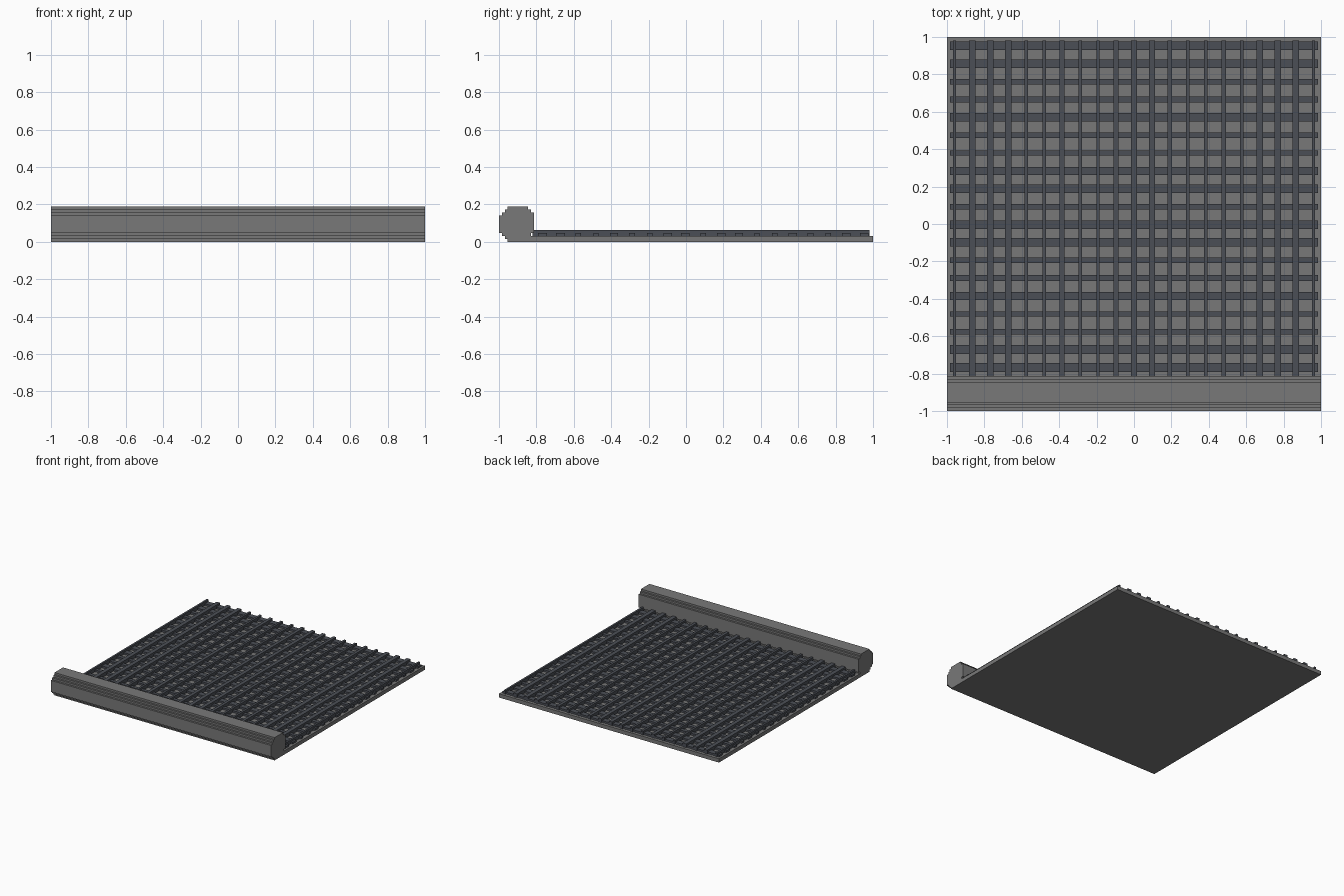
import bpy
import bmesh

if "Cube" in bpy.data.objects:
    bpy.data.objects.remove(bpy.data.objects["Cube"])

U = 1 / 64  # step size used by the stepped kerb


def material(name, rgb):
    m = bpy.data.materials.new(name)
    m.diffuse_color = (*rgb, 1)
    m.use_nodes = True
    m.node_tree.nodes["Principled BSDF"].inputs["Base Color"].default_value = m.diffuse_color
    return m


stone = material("stone grey", (0.19, 0.19, 0.19))
iron = material("dark iron", (0.071, 0.078, 0.094))


def finish(name, bm, mat):
    bmesh.ops.recalc_face_normals(bm, faces=bm.faces)
    mesh = bpy.data.meshes.new(name)
    bm.to_mesh(mesh)
    bm.free()
    mesh.materials.append(mat)
    ob = bpy.data.objects.new(name, mesh)
    bpy.context.collection.objects.link(ob)
    return ob


def add_box(bm, x0, x1, y0, y1, z0, z1):
    verts = bmesh.ops.create_cube(bm, size=1)["verts"]
    for v in verts:
        v.co = (x1 if v.co.x > 0 else x0,
                y1 if v.co.y > 0 else y0,
                z1 if v.co.z > 0 else z0)


# Flat floor slab
bm = bmesh.new()
add_box(bm, -1, 1, -53 * U, 1, 0, 2 * U)
finish("floor_slab", bm, stone)

# Kerb with stepped corners, extruded along x
profile = [(-61, 0), (-53, 0), (-53, 3), (-52, 3), (-52, 10), (-53, 10),
           (-53, 11), (-54, 11), (-54, 12), (-61, 12), (-61, 11), (-62, 11),
           (-62, 10), (-63, 10), (-63, 9), (-64, 9), (-64, 3), (-63, 3),
           (-63, 2), (-62, 2), (-62, 1), (-61, 1)]
bm = bmesh.new()
face = bm.faces.new([bm.verts.new((-1, y * U, z * U)) for y, z in profile])
ext = bmesh.ops.extrude_face_region(bm, geom=[face])["geom"]
bmesh.ops.translate(bm, vec=(2, 0, 0),
                    verts=[e for e in ext if isinstance(e, bmesh.types.BMVert)])
finish("front_kerb", bm, stone)

# Upper bars running front to back, evenly spaced with varied widths
long_widths = [.016, .033, .033, .033, .018, .018, .027, .018, .018, .027, .03,
               .03, .024, .018, .018, .024, .018, .033, .033, .033, .016]
bm = bmesh.new()
for i, w in enumerate(long_widths):
    x = (i - 10) * 0.0961
    add_box(bm, x - w / 2, x + w / 2, -0.82, 0.98, 2 * U, 4 * U)
finish("long_bars", bm, iron)

# Lower bars running side to side
cross_widths = [.045, .047, .031, .031, .045, .028, .028, .045, .045, .031,
                .045, .045, .031, .031, .045, .028, .028, .047, .047]
bm = bmesh.new()
for i, w in enumerate(cross_widths):
    y = 0.952 - i * 0.0955
    add_box(bm, -0.984, 0.984, y - w / 2, y + w / 2, 2 * U, 3 * U)
finish("cross_bars", bm, iron)
